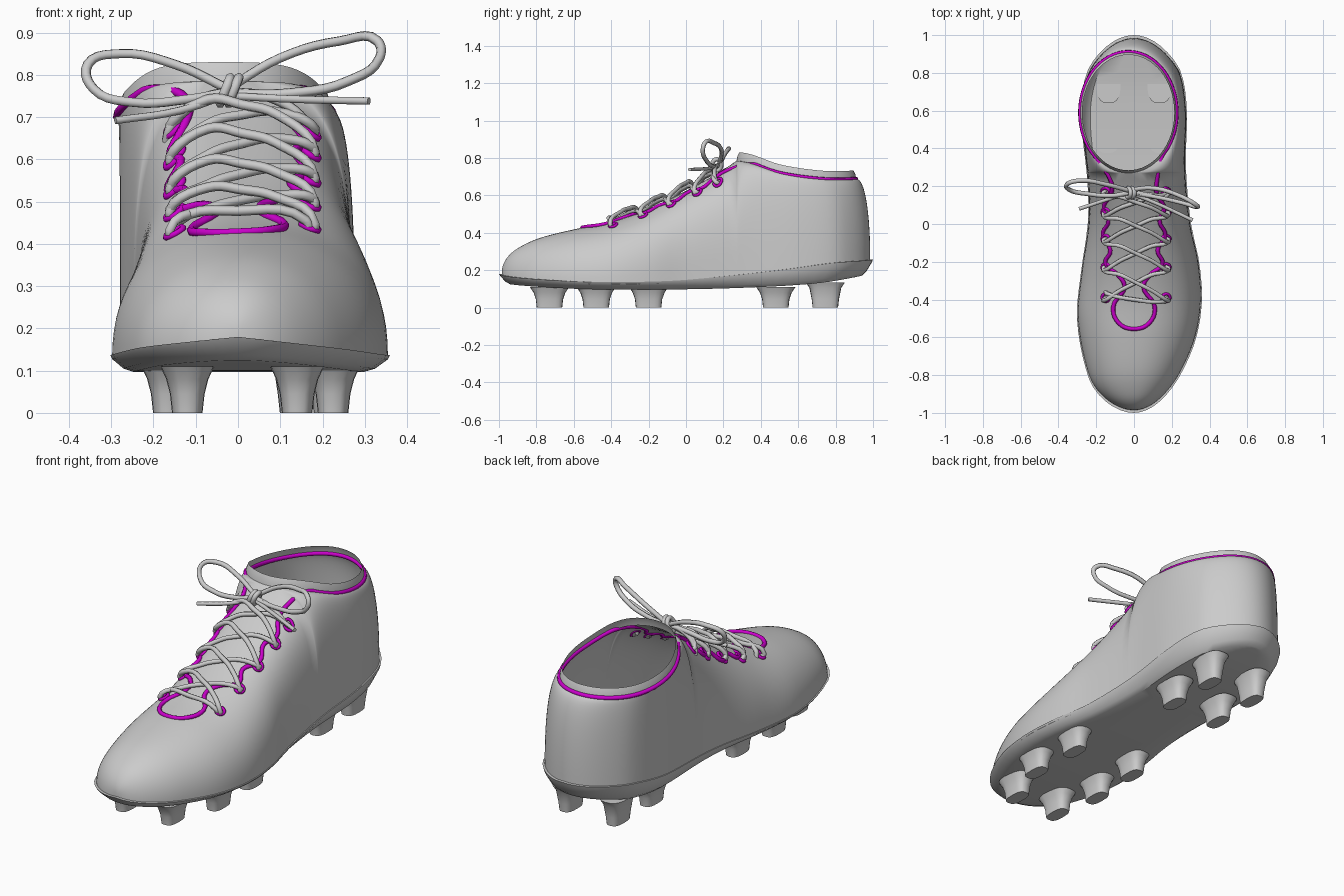
import bpy, bmesh, math
from math import sin, cos, pi, acos

if "Cube" in bpy.data.objects:
    bpy.data.objects.remove(bpy.data.objects["Cube"])

K = 0.985  # upper sits slightly inside the sole rim


def curve_fn(*pts):
    """Smooth function of y in [-1, 1], interpolated over the angle acos(-y)."""
    T = [acos(-p[0]) for p in pts]
    V = [p[1] for p in pts]
    last = len(T) - 1

    def slope(i):
        a, b = max(i - 1, 0), min(i + 1, last)
        return (V[b] - V[a]) / (T[b] - T[a])

    def f(y):
        t = acos(-max(-1, min(1, y)))
        i = 0
        while i < last - 1 and t > T[i + 1]:
            i += 1
        d = T[i + 1] - T[i]
        u = max(0, min(1, (t - T[i]) / d))
        return ((2*u**3 - 3*u*u + 1) * V[i] + (u**3 - 2*u*u + u) * d * slope(i)
                + (3*u*u - 2*u**3) * V[i + 1] + (u**3 - u*u) * d * slope(i + 1))
    return f


# Profiles along the length
left = curve_fn((-1, 0), (-.9, -.19), (-.8, -.245), (-.5, -.302), (-.25, -.28), (0, -.245),
                (.2, -.245), (.6, -.283), (.8, -.25), (.9, -.187), (1, 0))
right = curve_fn((-1, 0), (-.9, .175), (-.8, .245), (-.6, .33), (-.4, .36), (-.2, .345),
                 (0, .302), (.3, .275), (.6, .28), (.8, .25), (.9, .185), (1, 0))
rim = curve_fn((-1, .18), (-.8, .152), (-.5, .137), (-.1, .142), (.2, .167), (.5, .2), (.8, .24), (1, .258))
bottom = curve_fn((-1, .14), (-.8, .112), (-.5, .098), (0, .098), (.4, .11), (.7, .13), (.88, .158), (1, .2))
ridge = curve_fn((-1, .19), (-.95, .29), (-.9, .325), (-.8, .37), (-.6, .42), (-.4, .46),
                 (-.2, .53), (0, .625), (.2, .735), (.275, .785), (.4, .85))
middle = curve_fn((-1, 0), (-.4, .02), (0, .01), (.275, -.03), (1, -.03))
power = curve_fn((-1, 2), (-.6, 2.2), (-.2, 2.45), (.1, 2.9), (.3, 3.1), (.6, 2.4), (1, 2.2))
collar_z = curve_fn((-1, .785), (.27, .785), (.5, .72), (.7, .69), (.85, .685), (1, .705))


def collar(phi):
    y = .59 - .32 * cos(phi)
    return (-.03 + .255 * sin(phi), y, collar_z(y))


def surf_z(x, y):
    """Height of the closed front of the upper."""
    yn, d = y / K, x - middle(y / K)
    w = abs((right if d > 0 else left)(yn) * K - middle(yn))
    n, z0 = power(yn), rim(yn)
    return z0 + (ridge(yn) - z0) * max(0, 1 - (abs(d) / w)**n)**(1 / n)


def grid(name, rows, angle=60, caps=False):
    bm = bmesh.new()
    vs = [[bm.verts.new(p) for p in r] for r in rows]
    for a, b in zip(vs, vs[1:]):
        for i in range(len(a) - 1):
            bm.faces.new((a[i], a[i + 1], b[i + 1], b[i]))
    if caps:
        bm.faces.new(vs[0][:-1])
        bm.faces.new(vs[-1][:-1])
    bmesh.ops.remove_doubles(bm, verts=bm.verts, dist=2e-4)
    bmesh.ops.dissolve_degenerate(bm, edges=bm.edges, dist=1e-5)
    bmesh.ops.recalc_face_normals(bm, faces=bm.faces)
    me = bpy.data.meshes.new(name)
    bm.to_mesh(me)
    bm.free()
    ob = bpy.data.objects.new(name, me)
    bpy.context.collection.objects.link(ob)
    bpy.ops.object.select_all(action='DESELECT')
    bpy.context.view_layer.objects.active = ob
    ob.select_set(True)
    bpy.ops.object.shade_smooth_by_angle(angle=math.radians(angle))
    return ob


def tube(name, pts, radius, closed=False, mat=None):
    cu = bpy.data.curves.new(name, 'CURVE')
    cu.dimensions = '3D'
    cu.bevel_depth, cu.bevel_resolution, cu.resolution_u = radius, 1, 5
    cu.use_fill_caps = True
    sp = cu.splines.new('BEZIER')
    sp.bezier_points.add(len(pts) - 1)
    for b, p in zip(sp.bezier_points, pts):
        b.co = p
        b.handle_left_type = b.handle_right_type = 'AUTO'
    sp.use_cyclic_u = closed
    ob = bpy.data.objects.new(name, cu)
    bpy.context.collection.objects.link(ob)
    if mat:
        cu.materials.append(mat)
    bpy.ops.object.select_all(action='DESELECT')
    bpy.context.view_layer.objects.active = ob
    ob.select_set(True)
    bpy.ops.object.convert(target='MESH')
    return ob


trim = bpy.data.materials.new("trim_magenta")
trim.diffuse_color = (.6, 0, .6, 1)
trim.use_nodes = True
trim.node_tree.nodes["Principled BSDF"].inputs["Base Color"].default_value = trim.diffuse_color

# Upper: columns rise from the sole edge to the instep ridge, then to the collar
stations = []
t0 = acos(-.27 / K)
for i in range(40):
    y = -cos(t0 * i / 40)
    stations.append((y, None))
for i in range(33):
    phi = pi * i / 32
    stations.append(((.27 + (K - .27) * (1 - cos(phi)) / 2) / K, phi))
for side, name in ((left, "upper_left"), (right, "upper_right")):
    rows = []
    for y, phi in stations:
        o = (side(y) * K, y * K, rim(y) - .01)
        if phi is None:
            c = (middle(y), y * K, ridge(y))
        else:
            c = collar(phi if side is right else -phi)
        n = power(y)
        row = []
        for j in range(19):
            a = pi / 2 * j / 18
            h, v = 1 - max(0, cos(a))**(2 / n), sin(a)**(2 / n)
            row.append((o[0] + (c[0] - o[0]) * h, o[1] + (c[1] - o[1]) * h, o[2] + (c[2] - o[2]) * v))
        rows.append(row)
    grid(name, rows)
bpy.ops.object.select_all(action='DESELECT')
for nm in ("upper_left", "upper_right"):
    bpy.data.objects[nm].select_set(True)
bpy.context.view_layer.objects.active = bpy.data.objects["upper_left"]
bpy.ops.object.join()
upper = bpy.context.object
upper.name = "upper"
bm = bmesh.new()
bm.from_mesh(upper.data)
bmesh.ops.remove_doubles(bm, verts=bm.verts, dist=1e-3)
bmesh.ops.recalc_face_normals(bm, faces=bm.faces)
bm.to_mesh(upper.data)
bm.free()

# Sock lip above the collar
ring = [collar(2 * pi * i / 64) for i in range(65)]
grid("sock_lip", [[(-.03 + (x + .03) * s, .59 + (y - .59) * s, z + dz) for x, y, z in ring]
                  for s, dz in ((1, 0), (.985, .025), (.955, .045))])

# Sole: flared rim, wall and flat bottom
ys = [-cos(pi * i / 36) for i in range(37)]
loop = [(left(y), y) for y in ys] + [(right(y), y) for y in ys[::-1][1:]]
rows = []
for sx, sy, drop in ((.97, .98, 0), (1, 1, 0), (.985, .993, .25), (.9, .965, .8), (.82, .94, 1), (.4, .93, 1), (0, .93, 1)):
    rows.append([(x * sx, y * sy, rim(y) + (bottom(y * sy) - rim(y)) * drop) for x, y in loop])
grid("sole", rows, 35)

# Studs: flared oblong pegs
for i, (x, y) in enumerate(((-.12, -.73), (.14, -.73), (-.165, -.48), (.225, -.48), (-.155, -.2), (.215, -.2),
                            (-.14, .48), (.14, .48), (-.135, .745), (.135, .745))):
    up = .03 if y > .6 else .005
    rows = []
    for z, a, b in ((0, .036, .068), (.045, .041, .073), (.075 + up, .05, .085), (.105 + up, .064, .105)):
        rows.append([(x + a * math.copysign(abs(cos(t))**.7, cos(t)), y + b * math.copysign(abs(sin(t))**.7, sin(t)), z)
                     for t in (2 * pi * k / 20 for k in range(21))])
    grid("stud_%d" % (i + 1), rows, 40, True)

# Piping: throat edge and collar in one closed run
throat = ((.08, -.525), (.11, -.44), (.05, -.33), (.085, -.27), (.15, -.21), (.125, -.14),
          (.165, -.06), (.135, .02), (.16, .08), (.12, .16), (.12, .22))
path = [(0, -.555, surf_z(0, -.555))]
path += [(x, y, surf_z(x, y) + .004) for x, y in throat]
path += [collar(math.radians(a)) for a in range(45, 316, 10)]
path += [(-x, y, surf_z(-x, y) + .004) for x, y in throat[::-1]]
tube("piping", path, .011, True, trim)

# Eyelets and crossed laces
eyes = (-.39, -.23, -.08, .06, .17)


def lace_pt(x, y, lift):
    return (x, y, surf_z(x, y) + lift)


for k, y in enumerate(eyes):
    for s in (-1, 1):
        x = s * .16 + .01
        c = [lace_pt(x + .02 * cos(a), y + .02 * sin(a), .004) for a in (pi * q / 3 for q in range(6))]
        tube("eyelet", c, .008, True, trim)
        if k < 4:
            y2 = eyes[k + 1]
            up = .03 + .012 * s
            tube("lace_cross", [lace_pt(x, y, -.012), lace_pt(x + s * .012, y - .015, .018)]
                 + [lace_pt(x + (.02 - 2 * x) * f, y + (y2 - y) * f, up) for f in (.25, .5, .75)]
                 + [lace_pt(.01 - s * .172, y2 - .01, .02), lace_pt(.01 - s * .16, y2 + .01, -.012)], .012)
tube("lace_bar", [lace_pt(-.15, -.36, -.01), lace_pt(-.14, -.37, .02), lace_pt(0, -.4, .02),
                  lace_pt(.16, -.41, .02), lace_pt(.17, -.4, -.01)], .012)

# Bow: loops, tails and knot
for s in (-1, 1):
    tube("lace_to_knot", [lace_pt(s * .17, .17, -.01), lace_pt(s * .16, .155, .02), (s * .08, .155, .745), (-.02, .17, .76)], .012)
tube("bow_loop_left", [(-.02, .175, .765), (-.15, .21, .825), (-.28, .23, .85), (-.355, .21, .825),
                       (-.34, .18, .765), (-.25, .16, .735), (-.12, .15, .742), (-.02, .165, .76)], .012)
tube("bow_loop_right", [(-.02, .18, .77), (.1, .19, .84), (.24, .15, .88), (.33, .1, .88),
                        (.335, .09, .84), (.26, .11, .785), (.13, .14, .757), (-.02, .165, .755)], .012)
tube("tail_left", [(-.02, .165, .755), (-.14, .13, .715), (-.29, .08, .692)], .01)
tube("tail_right", [(-.02, .165, .75), (.14, .1, .742), (.31, .02, .738)], .01)
for dx in (-.01, .01):
    tube("knot", [(-.02 + dx + .012 * cos(a), .165 + .024 * sin(a), .763 + .03 * cos(a))
                  for a in (pi * q / 4 for q in range(8))], .012, True)
